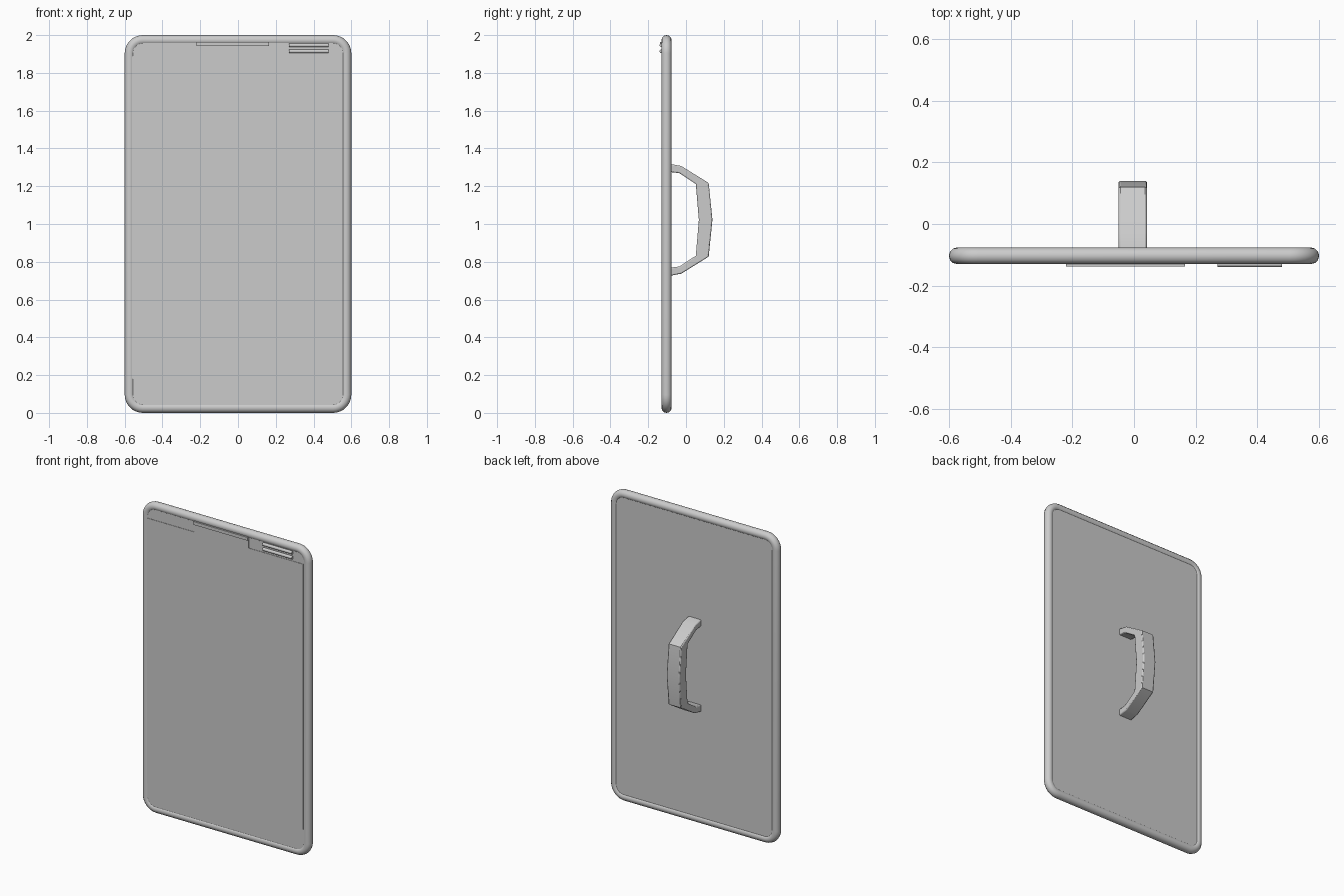
import bpy, bmesh, math

if "Cube" in bpy.data.objects:
    bpy.data.objects.remove(bpy.data.objects["Cube"])

def activate(ob):
    bpy.ops.object.select_all(action='DESELECT')
    ob.select_set(True)
    bpy.context.view_layer.objects.active = ob

def smooth(ob):
    activate(ob)
    bpy.ops.object.shade_smooth_by_angle(angle=math.radians(35))

def rounded_rect(x, z0, z1, r, n=8):
    """Outline in x,z with rounded corners."""
    pts = []
    corners = [(x - r, z1 - r, 0), (r - x, z1 - r, 90), (r - x, z0 + r, 180), (x - r, z0 + r, 270)]
    for cx, cz, start in corners:
        for i in range(n + 1):
            a = math.radians(start + 90 * i / n)
            pts.append((cx + r * math.cos(a), cz + r * math.sin(a)))
    return pts

def prism(name, pts, depth):
    """Extrude a closed loop of 3D points along the vector depth."""
    bm = bmesh.new()
    face = bm.faces.new([bm.verts.new(p) for p in pts])
    ext = bmesh.ops.extrude_face_region(bm, geom=[face])
    verts = [v for v in ext['geom'] if isinstance(v, bmesh.types.BMVert)]
    bmesh.ops.translate(bm, verts=verts, vec=depth)
    bmesh.ops.recalc_face_normals(bm, faces=bm.faces)
    me = bpy.data.meshes.new(name)
    bm.to_mesh(me)
    bm.free()
    ob = bpy.data.objects.new(name, me)
    bpy.context.collection.objects.link(ob)
    return ob

def slab(name, x0, x1, y0, y1, z0, z1):
    pts = [(x0, y0, z0), (x1, y0, z0), (x1, y0, z1), (x0, y0, z1)]
    return prism(name, pts, (0, y1 - y0, 0))

RIM_R, RIM_Y = 0.027, -0.103
MID = RIM_R
outline = rounded_rect(0.6 - MID, MID, 2 - MID, 0.07)

# Flat shield plate, slightly recessed in the rim
prism("shield_plate", [(x, -0.124, z) for x, z in outline], (0, 0.041, 0))

# Round rim swept along the outline
curve = bpy.data.curves.new("rim", 'CURVE')
curve.dimensions = '3D'
curve.bevel_depth = RIM_R
curve.bevel_resolution = 4
spline = curve.splines.new('POLY')
spline.points.add(len(outline) - 1)
for p, (x, z) in zip(spline.points, outline):
    p.co = (x, RIM_Y, z, 1)
spline.use_cyclic_u = True
rim = bpy.data.objects.new("rim", curve)
bpy.context.collection.objects.link(rim)
activate(rim)
bpy.ops.object.convert(target='MESH')
smooth(bpy.context.object)

# Pale front panel
panel = slab("front_panel", -0.56, 0.553, -0.1265, -0.12, 0.18, 1.89)
mat = bpy.data.materials.new("pale_panel")
mat.diffuse_color = (0.75, 0.75, 0.75, 1)
mat.use_nodes = True
mat.node_tree.nodes["Principled BSDF"].inputs["Base Color"].default_value = mat.diffuse_color
panel.data.materials.append(mat)

# Top plate with its raised strip
slab("top_plate", -0.22, 0.165, -0.1295, -0.12, 1.875, 1.955)
slab("top_plate_strip", -0.22, 0.165, -0.138, -0.12, 1.942, 1.963)

# Two small round bars
for i, z in enumerate((1.946, 1.914)):
    bpy.ops.mesh.primitive_cylinder_add(vertices=16, radius=0.01, depth=0.21,
                                        location=(0.375, -0.13, z), rotation=(0, math.pi / 2, 0))
    bpy.context.object.name = f"round_bar_{i + 1}"
    smooth(bpy.context.object)

# Rear handle: upper half of the side profile, mirrored about its middle
CZ = 1.022
outer = [(-0.09, 0.297), (-0.025, 0.285), (0.12, 0.195), (0.14, 0)]
inner = [(0.068, 0), (0.052, 0.19), (-0.035, 0.247), (-0.09, 0.254)]
mirror = lambda pts: [(y, -z) for y, z in reversed(pts) if z > 0]
profile = outer + mirror(outer) + mirror(inner[1:]) + inner
handle = prism("handle", [(-0.05, y, CZ + z) for y, z in profile], (0.092, 0, 0))
bev = handle.modifiers.new("soft_edges", 'BEVEL')
bev.width = 0.006
bev.segments = 2
bev.limit_method = 'ANGLE'
bev.angle_limit = math.radians(60)
smooth(handle)
